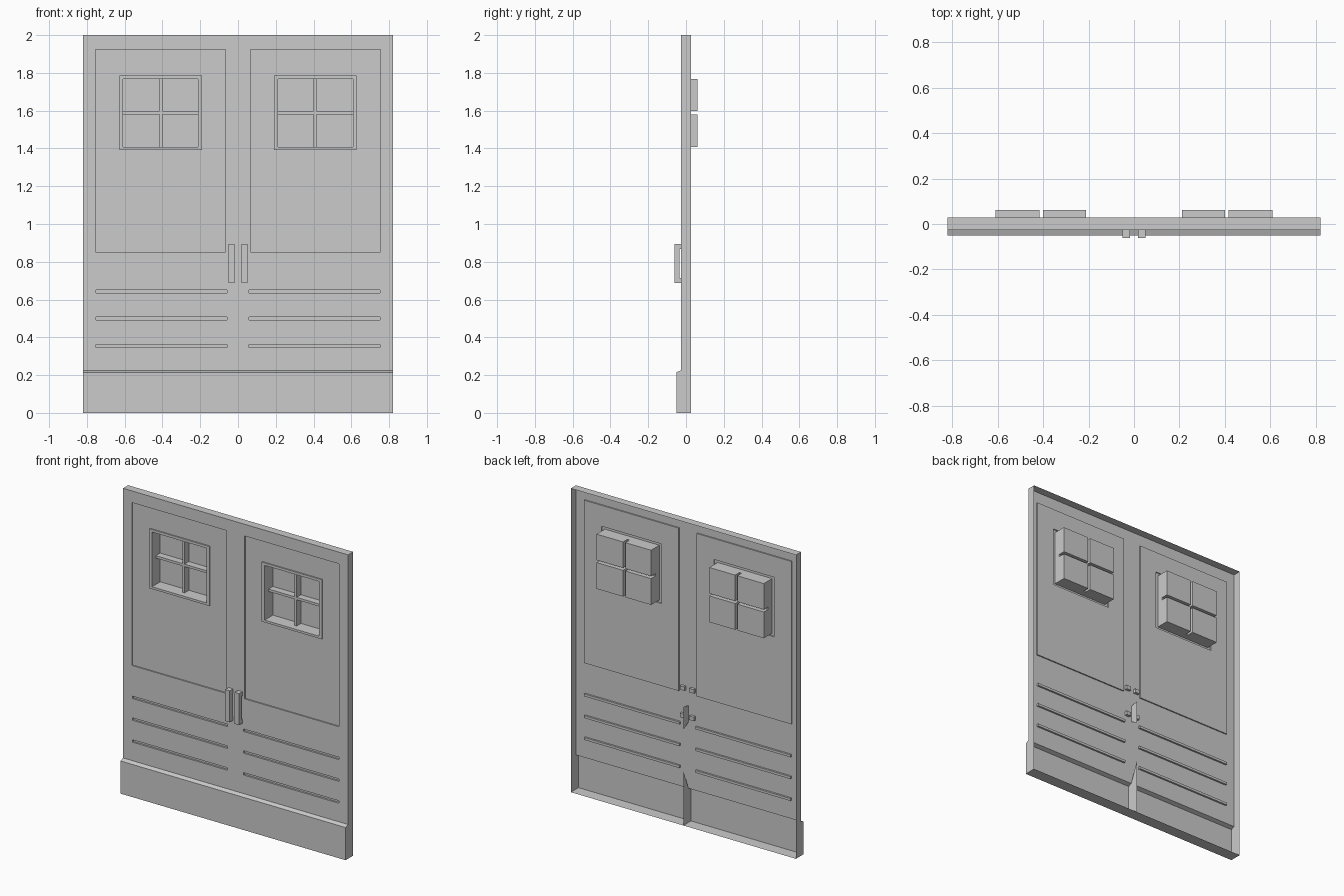
import bpy, bmesh

if "Cube" in bpy.data.objects:
    bpy.data.objects.remove(bpy.data.objects["Cube"])

W, H = 0.82, 2.0                   # half width, height
FRONT, BACK, KICK = -0.0255, 0.0275, -0.0515
RECESS = FRONT + 0.008
KICK_TOP = 0.225


def add_object(name, quads, mirror=True):
    """Object from a list of polygons (each a list of points), welded and mirrored in x."""
    bm = bmesh.new()
    for q in quads:
        bm.faces.new([bm.verts.new(p) for p in q])
    bmesh.ops.remove_doubles(bm, verts=bm.verts, dist=1e-5)
    me = bpy.data.meshes.new(name)
    bm.to_mesh(me)
    bm.free()
    ob = bpy.data.objects.new(name, me)
    bpy.context.collection.objects.link(ob)
    if mirror:
        ob.modifiers.new("mirror", 'MIRROR')
    return ob


def relief(regions):
    """Stepped sheet: regions (x0, x1, z0, z1, y), later ones override earlier."""
    xs = sorted({v for r in regions for v in r[0:2]})
    zs = sorted({v for r in regions for v in r[2:4]})

    def depth(i, k):
        cx, cz = (xs[i] + xs[i + 1]) / 2, (zs[k] + zs[k + 1]) / 2
        return [r[4] for r in regions if r[0] < cx < r[1] and r[2] < cz < r[3]][-1]

    quads = []
    for i in range(len(xs) - 1):
        for k in range(len(zs) - 1):
            x0, x1, z0, z1, a = xs[i], xs[i + 1], zs[k], zs[k + 1], depth(i, k)
            quads.append([(x0, a, z0), (x1, a, z0), (x1, a, z1), (x0, a, z1)])
            if i + 2 < len(xs) and depth(i + 1, k) != a:
                b = depth(i + 1, k)
                quads.append([(x1, a, z0), (x1, b, z0), (x1, b, z1), (x1, a, z1)])
            if k + 2 < len(zs) and depth(i, k + 1) != a:
                b = depth(i, k + 1)
                quads.append([(x0, a, z1), (x1, a, z1), (x1, b, z1), (x0, b, z1)])
    return quads


def strip(profile, x0, x1):
    """Sweep an open (y, z) profile along x."""
    return [[(x0, *p), (x1, *p), (x1, *q), (x0, *q)] for p, q in zip(profile, profile[1:])]


# Door skin: recessed panel, window frame, grooves
regions = [(0, W, KICK_TOP, H, FRONT),
           (0.066, 0.755, 0.851, 1.923, RECESS),
           (0.19, 0.628, 1.393, 1.785, FRONT),
           (0.212, 0.609, 1.408, 1.768, 0.015)]
for z in (0.355, 0.499, 0.642):
    regions.append((0.058, 0.752, z - 0.008, z + 0.008, FRONT + 0.012))
# Four deep window panes, leaving the glazing bars between them
for x0, x1 in ((0.212, 0.400), (0.416, 0.609)):
    for z0, z1 in ((1.408, 1.581), (1.597, 1.768)):
        regions.append((x0, x1, z0, z1, 0.0605))
add_object("door_skin", relief(regions))

# Casing: top edge, side wall, open at the back
side = [(KICK, 0), (BACK, 0), (BACK, H), (FRONT, H), (FRONT, KICK_TOP), (KICK, 0.215)]
add_object("casing", strip([(FRONT, H), (BACK, H)], 0, W) + [[(W, *p) for p in side]])

# Kick plate with sloped top and floor
add_object("kick_plate", strip([(BACK, 0), (KICK, 0), (KICK, 0.215), (FRONT, KICK_TOP)], 0, W))

# Centre ribs on the inside
rib = [(KICK, 0), (BACK, 0), (BACK, 0.36), (FRONT, KICK_TOP), (KICK, 0.215)]
upper = [(FRONT, 0.66), (BACK, 0.63), (BACK, 0.78), (FRONT, 0.77)]
add_object("centre_ribs", [[(0, *p) for p in rib], [(0, *p) for p in upper]], mirror=False)

# Pull handles: C profile whose posts pass through the skin
F, G, P = -0.0605, -0.034, -0.008
c = [(F, 0.687), (P, 0.687), (P, 0.713), (G, 0.713),
     (G, 0.868), (P, 0.868), (P, 0.894), (F, 0.894)]
hx0, hx1 = 0.018, 0.051
caps = [[(hx1, *p) for p in c], [(hx0, *p) for p in reversed(c)]]
walls = [[(hx0, *q), (hx1, *q), (hx1, *p), (hx0, *p)] for p, q in zip(c, c[1:] + c[:1])]
handle = add_object("pull_handle", caps + walls)
bm = bmesh.new()
bm.from_mesh(handle.data)
bmesh.ops.recalc_face_normals(bm, faces=bm.faces)
bm.to_mesh(handle.data)
bm.free()
